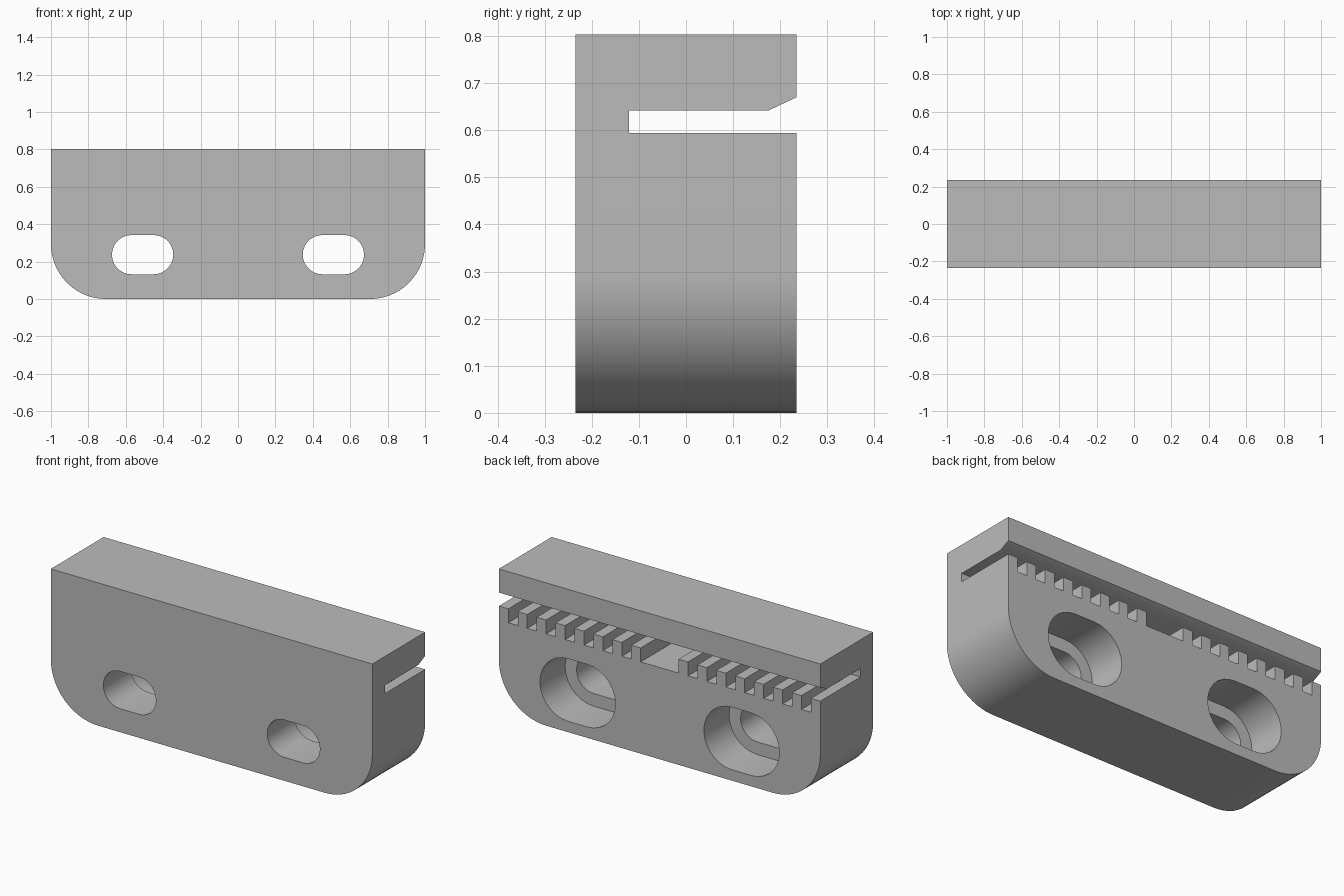
import bpy
import bmesh
from math import cos, sin, pi, radians

if "Cube" in bpy.data.objects:
    bpy.data.objects.remove(bpy.data.objects["Cube"])

HALF_DEPTH, HEIGHT, CORNER = 0.2345, 0.803, 0.294
CELL = 2 / 34                                   # width of one tooth
SLOT_IN, SLOT_LOW, SLOT_TOP = -0.121, 0.594, 0.642
GROOVE_FLOOR = 0.516

grey = bpy.data.materials.new("plain grey")
grey.use_nodes = True
colour = (0.5, 0.5, 0.5, 1)
grey.diffuse_color = colour
grey.node_tree.nodes["Principled BSDF"].inputs["Base Color"].default_value = colour


def arc(cx, cz, radius, start, end, steps=14):
    angles = [radians(start + (end - start) * i / steps) for i in range(steps + 1)]
    return [(cx + radius * cos(a), cz + radius * sin(a)) for a in angles]


def prism(name, points, axis, low, high):
    """Extrude a closed profile along the x or y axis."""
    bm = bmesh.new()
    place = (lambda u, v: (low, u, v)) if axis == "x" else (lambda u, v: (u, low, v))
    face = bm.faces.new([bm.verts.new(place(u, v)) for u, v in points])
    moved = bmesh.ops.extrude_face_region(bm, geom=[face])["geom"]
    shift = (high - low, 0, 0) if axis == "x" else (0, high - low, 0)
    bmesh.ops.translate(bm, vec=shift, verts=[g for g in moved if isinstance(g, bmesh.types.BMVert)])
    bmesh.ops.recalc_face_normals(bm, faces=bm.faces)
    mesh = bpy.data.meshes.new(name)
    bm.to_mesh(mesh)
    bm.free()
    mesh.materials.append(grey)
    obj = bpy.data.objects.new(name, mesh)
    bpy.context.collection.objects.link(obj)
    return obj


def stadium(cx, cz, radius, half_straight):
    return arc(cx + half_straight, cz, radius, -90, 90) + arc(cx - half_straight, cz, radius, 90, 270)


# Block with rounded lower corners
inner = 1 - CORNER
outline = [(1, HEIGHT), (-1, HEIGHT)]
outline += arc(-inner, CORNER, CORNER, 180, 270) + arc(inner, CORNER, CORNER, 270, 360)
body = prism("clamp_body", outline, "y", -HALF_DEPTH, HALF_DEPTH)
cutters = []

# Belt slot with tooth grooves and a wide central pocket in its floor
comb = [(1.2, SLOT_TOP), (-1.2, SLOT_TOP), (-1.2, SLOT_LOW)]
grooves = [(i, i + 1) for i in range(1, 14, 2)] + [(15, 19)] + [(i, i + 1) for i in range(20, 33, 2)]
for start, end in grooves:
    x0, x1 = -1 + start * CELL, -1 + end * CELL
    comb += [(x0, SLOT_LOW), (x0, GROOVE_FLOOR), (x1, GROOVE_FLOOR), (x1, SLOT_LOW)]
comb.append((1.2, SLOT_LOW))
cutters.append(prism("belt_slot_cutter", comb, "y", SLOT_IN, 0.4))

# Sloped lead-in above the slot mouth
lead = [(0.175, SLOT_TOP), (0.335, SLOT_TOP + 0.075), (0.335, 0.61), (0.175, 0.61)]
cutters.append(prism("lead_in_cutter", lead, "x", -1.2, 1.2))

# Elongated screw holes, widened from the back
for side in (-1, 1):
    cutters.append(prism("screw_hole_cutter", stadium(side * 0.51, 0.237, 0.105, 0.059), "y", -0.5, 0.5))
    cutters.append(prism("head_recess_cutter", stadium(side * 0.51, 0.237, 0.176, 0.059), "y", 0.01, 0.5))

bpy.ops.object.select_all(action="DESELECT")
bpy.context.view_layer.objects.active = body
body.select_set(True)
for cutter in cutters:
    cutter.hide_render = True
    cut = body.modifiers.new("cut", "BOOLEAN")
    cut.operation = "DIFFERENCE"
    cut.solver = "EXACT"
    cut.object = cutter
    bpy.ops.object.modifier_apply(modifier=cut.name)
    bpy.data.objects.remove(cutter)

bpy.ops.object.shade_smooth_by_angle(angle=radians(30))
